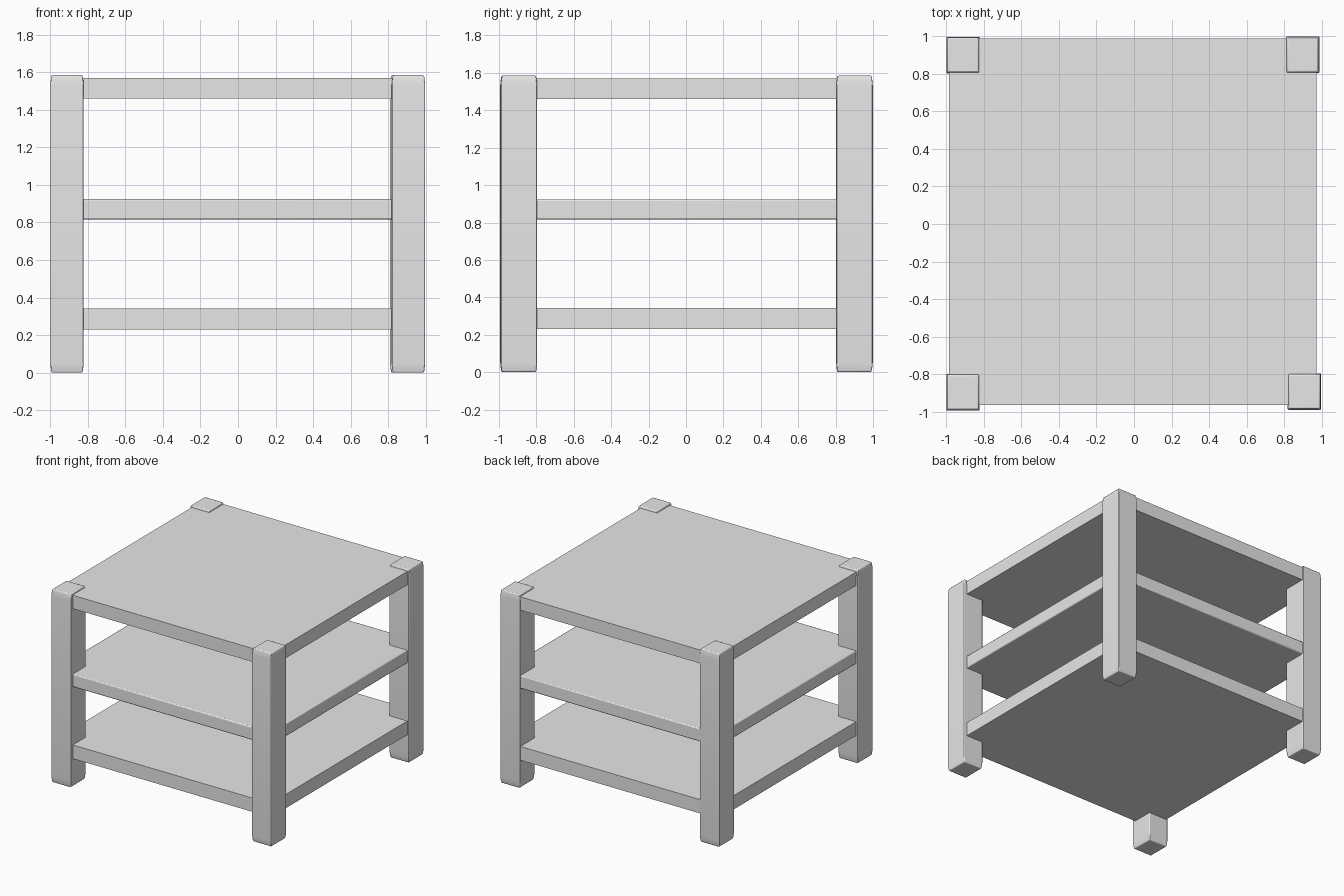
import bpy
import bmesh

if "Cube" in bpy.data.objects:
    bpy.data.objects.remove(bpy.data.objects["Cube"], do_unlink=True)

# Single flat grey finish
GREY = (0.8, 0.8, 0.8, 1)
grey = bpy.data.materials.new("plain_grey")
grey.use_nodes = True
grey.diffuse_color = GREY
grey.node_tree.nodes["Principled BSDF"].inputs["Base Color"].default_value = GREY


def block(name, center, size, ends, bevel=0):
    """Stack of rectangular rings; ends lists (height from end, side inset)."""
    cx, cy, z0 = center
    sx, sy, sz = (s / 2 for s in size)
    levels = [(h, i) for h, i in ends] + [(2 * sz - h, i) for h, i in reversed(ends)]
    bm = bmesh.new()
    rings = []
    for h, i in levels:
        rings.append([bm.verts.new((cx + a * (sx - i), cy + b * (sy - i), z0 + h))
                      for a, b in ((-1, -1), (1, -1), (1, 1), (-1, 1))])
    bm.faces.new(rings[0][::-1])
    bm.faces.new(rings[-1])
    for low, high in zip(rings, rings[1:]):
        for k in range(4):
            n = (k + 1) % 4
            bm.faces.new((low[k], low[n], high[n], high[k]))
    mesh = bpy.data.meshes.new(name)
    bm.to_mesh(mesh)
    bm.free()
    mesh.materials.append(grey)
    obj = bpy.data.objects.new(name, mesh)
    bpy.context.collection.objects.link(obj)
    if bevel:
        mod = obj.modifiers.new("soft_edges", 'BEVEL')
        mod.width = bevel
        mod.segments = 2
        mod.limit_method = 'ANGLE'
        bpy.ops.object.select_all(action='DESELECT')
        obj.select_set(True)
        bpy.context.view_layer.objects.active = obj
        bpy.ops.object.shade_smooth_by_angle()
    return obj


# Four corner legs with slightly rounded ends
leg_ends = [(0, 0.008), (0.012, 0.004), (0.05, 0)]
for name, x, y in (("front_right_leg", -0.911, -0.896), ("back_right_leg", -0.911, 0.9),
                   ("front_left_leg", 0.908, -0.893), ("back_left_leg", 0.899, 0.901)):
    block(name, (x, y, 0), (0.178, 0.195, 1.585), leg_ends, 0.005)

# Three shelves, the middle one with softened edges
for name, z, thick, bevel in (("bottom_shelf", 0.23, 0.113, 0),
                              ("middle_shelf", 0.817, 0.107, 0.008),
                              ("top_shelf", 1.46, 0.11, 0)):
    block(name, (-0.006, 0.012, z), (1.958, 1.955, thick), [(0, 0)], bevel)
